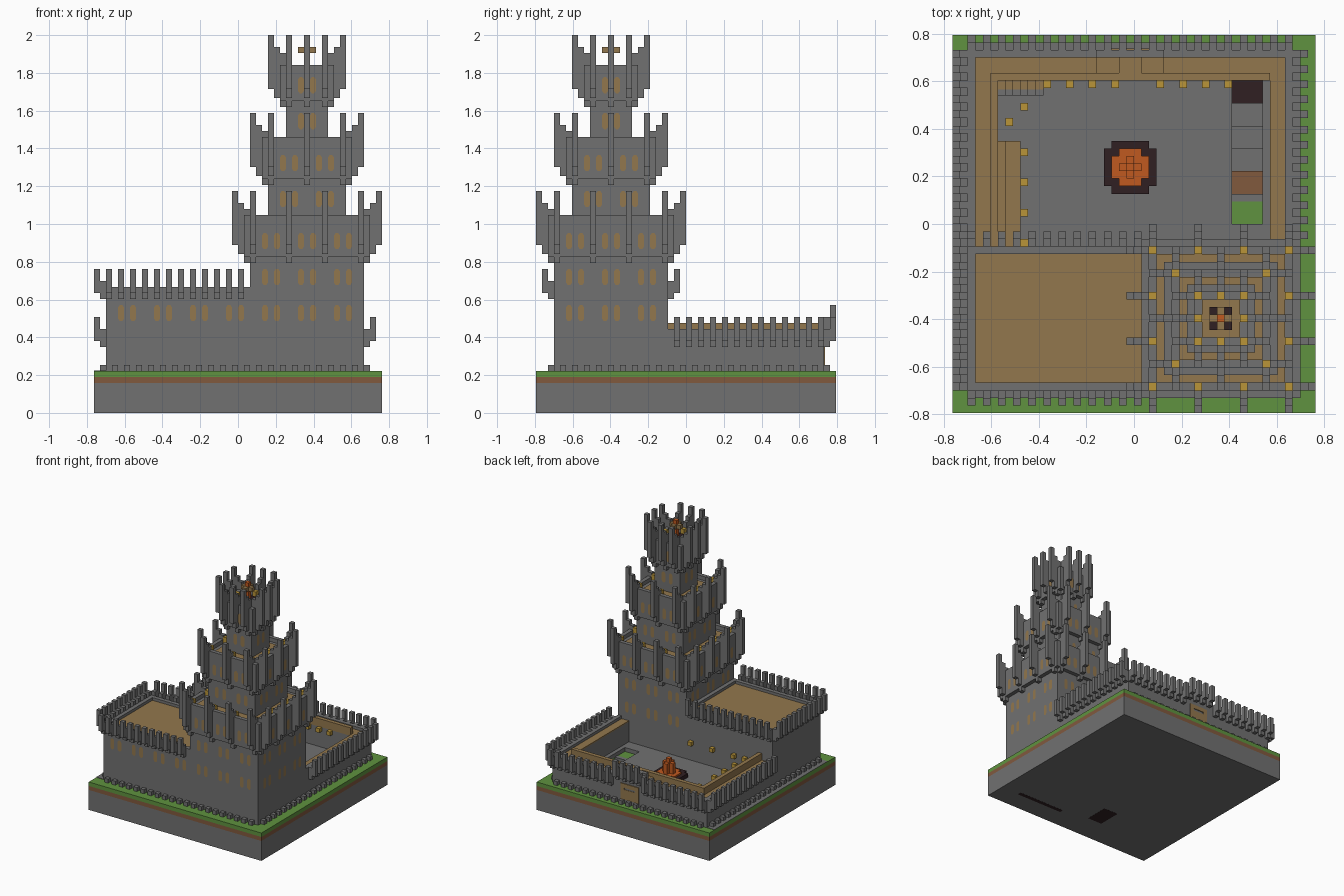
import bpy, bmesh
from mathutils import Vector

cube = bpy.data.objects.get("Cube")
if cube:
    bpy.data.objects.remove(cube, do_unlink=True)

V = 2 / 63                      # block size
OX, OY = 24 * V, 25 * V         # grid corner offset


def material(name, r, g, b):
    m = bpy.data.materials.new(name)
    m.use_nodes = True
    m.diffuse_color = (r, g, b, 1)
    m.node_tree.nodes["Principled BSDF"].inputs["Base Color"].default_value = (r, g, b, 1)
    return m


STONE = material("grey stone", .165, .165, .165)
WOOD = material("brown wood", .29, .185, .075)
GRASS = material("green grass", .115, .29, .05)
DIRT = material("red brown dirt", .22, .1, .048)
DARK = material("dark rock", .03, .014, .016)
FIRE = material("orange fire", .53, .1, .014)
GOLD = material("gold lantern", .49, .3, .04)


def finish(name, bm, mat):
    me = bpy.data.meshes.new(name)
    bm.to_mesh(me)
    bm.free()
    me.materials.append(mat)
    ob = bpy.data.objects.new(name, me)
    bpy.context.scene.collection.objects.link(ob)


def build(name, mat, boxes):
    """One object from boxes given as (x0, x1, y0, y1, z0, z1) in blocks."""
    bm = bmesh.new()
    for x0, x1, y0, y1, z0, z1 in boxes:
        vs = bmesh.ops.create_cube(bm, size=1)["verts"]
        for v in vs:
            v.co = Vector(((x1 if v.co.x > 0 else x0) * V - OX,
                           (y1 if v.co.y > 0 else y0) * V - OY,
                           (z1 if v.co.z > 0 else z0) * V))
    finish(name, bm, mat)


def frame(outer, inner, z0, z1):
    """Four boxes filling the area between two rectangles."""
    a, b, c, d = outer
    e, f, g, h = inner
    parts = [(a, e, c, d), (f, b, c, d), (e, f, c, g), (e, f, h, d)]
    return [p + (z0, z1) for p in parts if p[0] < p[1] and p[2] < p[3]]


def grow(r, n):
    return (r[0] - n, r[1] + n, r[2] - n, r[3] + n)


def out(rect, side, t, r0, r1, z0, z1):
    """Block wide box standing out from one side of a rectangle."""
    a, b, c, d = rect
    return {"front": (t, t + 1, c - r1, c - r0, z0, z1),
            "back": (t, t + 1, d + r0, d + r1, z0, z1),
            "left": (b + r0, b + r1, t, t + 1, z0, z1),
            "right": (a - r1, a - r0, t, t + 1, z0, z1)}[side]


SIDES = ("front", "back", "left", "right")
panes = []


def window(rect, side, t, z):
    panes.append((rect, side, t, z))


def merlon(rect, side, t, z):
    return [out(rect, side, t, 0, 1, z, z + 3), out(rect, side, t, 1, 2, z + 1, z + 5)]


# Ground slab with a stairwell cut through its layers
GROUND = (0, 48, 0, 50)
build("bedrock", STONE, [GROUND + (0, 2)])
for k in range(2, 7):
    mat = GRASS if k == 6 else DIRT if k == 5 else STONE
    cut = (37, 41, 29 + 3 * (6 - k) - (k == 6), 44)
    build("ground_layer", mat, frame(GROUND, cut, k, k + 1))
build("stair_landing", STONE, [(37, 41, 28, 29, 6, 7.1)])
build("stairwell_floor", DARK, [(37, 41, 41, 44, 2, 2.1)])
build("cellar_openings", DARK, [(30, 43, 5, 6, -.02, .05), (19, 23, 7, 13, -.02, .05)])
build("side_path", STONE, [(0, 2, 3, 48, 7, 7.1)])

# Foundation studs around the whole castle
CASTLE = (2, 45, 3, 48)
build("foundation_studs", STONE,
      [out(CASTLE, s, t, 0, 1, 7, 8) for s in ("front", "back") for t in range(3, 45, 2)] +
      [out(CASTLE, s, t, 0, 1, 7, 8) for s in ("left", "right") for t in range(4, 48, 2)])

# Courtyard floor, walls and wall walk
YARD = (6, 42, 22, 44)
build("courtyard_floor", STONE, frame(YARD, (37, 41, 25, 44), 7, 8))
RING = (2, 45, 22, 48)
build("courtyard_walls", STONE, frame(RING, YARD, 7, 13))
build("courtyard_parapet", STONE, frame(RING, (3, 44, 22, 47), 13, 14))
build("wall_walk", WOOD, frame((3, 44, 22, 47), YARD, 13, 13.3))
build("wall_walk_rail", WOOD, frame((5, 42, 22, 45), YARD, 13, 15))
build("courtyard_merlons", STONE,
      [b for s in ("left", "right") for t in range(23, 48, 2) for b in merlon(RING, s, t, 11)] +
      [b for t in range(2, 45, 2) for b in merlon(RING, "back", t, 13 if 19 <= t < 28 else 11)])

# Gatehouse in the back wall
build("gatehouse", STONE, [(19, 28, 47, 48, 13, 16)])
build("gate_platform", WOOD, [(19, 28, 44, 47, 13, 14), (22, 25, 44, 47, 14, 15)])
build("gate_frame", WOOD, [(21, 22, 48, 48.2, 7, 12), (25, 26, 48, 48.2, 7, 12),
                           (22, 25, 48, 48.2, 11, 12)])
build("gate_door", WOOD, [(22, 25, 48, 48.1, 8, 10.5)])

# Courtyard stairs and side platform
build("courtyard_stairs", STONE, [(6 + n, 7 + n, 42, 44, 8, 13 - n * .8) for n in range(6)])
build("stair_treads", WOOD, [(6 + n, 7 + n, 42.8, 44, 13 - n * .8, 13.1 - n * .8) for n in range(6)])
build("side_platform", WOOD, [(6, 9, 22, 36, 8, 11), (6, 7, 22, 36, 11, 12)])

# Fire pit
build("fire_pit_rim", DARK, [(21, 26, 29, 36, 8, 9), (20, 27, 30, 35, 8, 9)])
build("fire_pit_flames", FIRE, [(21, 26, 31, 34, 9, 9.4), (22, 25, 30, 35, 9, 9.4),
                                (22, 25, 32, 33, 9, 12), (23, 24, 31, 34, 9, 12),
                                (23, 24, 32, 33, 12, 13)])

# Great hall
HALL = (2, 26, 3, 22)
build("hall", STONE, [HALL + (7, 20)])
build("hall_parapet", STONE, frame(HALL, (3, 25, 4, 21), 20, 21))
build("hall_roof", WOOD, [(3, 25, 4, 21, 20, 20.3)])
build("hall_merlons", STONE,
      [b for s in ("front", "back") for t in range(2, 26, 2) for b in merlon(HALL, s, t, 19)] +
      [b for t in range(3, 22, 2) for b in merlon(HALL, "right", t, 19)])
for t in range(4, 26, 6):
    window(HALL, "front", t, 15)
    window(HALL, "front", t + 2, 15)

# Keep: three stacked tiers, each with flared ribs and a parapet
lanterns = []


def tier(name, rect, base, start, roof, top, ribs, wins, rows):
    dy = rect[2] - rect[0]
    build(name + "_body", STONE, [rect + (base, roof - 1)])
    build(name + "_parapet", STONE, frame(grow(rect, 1), rect, start + 1, roof))
    build(name + "_roof", WOOD, [grow(rect, -1) + (roof - 1, roof - .8)])
    boxes = []
    for s in SIDES:
        shift = 0 if s in ("front", "back") else dy
        for r in ribs:
            t = r + shift
            boxes += [out(rect, s, t, 0, 1, start, top - 3),
                      out(rect, s, t, 1, 2, start + 1.5, top - 2),
                      out(rect, s, t, 2, 3, start + 3, top)]
            lanterns.append(out(rect, s, t, -1, 0, roof - 1, roof + .6))
        for w in wins:
            for z in rows:
                face = grow(rect, 1) if z > start else rect
                window(face, s, w + shift, z)
    build(name + "_ribs", STONE, boxes)


tier("lower_tier", (26, 45, 3, 22), 7, 25, 33, 37, (26, 32, 38, 44),
     (28, 30, 34, 36, 40, 42), (15, 21, 27))
tier("middle_tier", (29, 42, 6, 19), 32, 38, 46, 50, (29, 35, 41),
     (31, 33, 37, 39), (34, 40))
tier("upper_tier", (32, 39, 9, 16), 45, 51, 58, 63, (32, 35, 38),
     (34, 36), (47, 53))

# Beacon on top of the keep
build("beacon_base", DARK, [(34, 37, 11, 14, 57, 58)])
build("beacon_bars", WOOD, [(34, 37, 12, 13, 60, 61), (35, 36, 11, 14, 60, 61)])
build("beacon_fire", FIRE, [(35, 36, 12, 13, 58, 62)])

# Lanterns
for t in (12, 15, 18, 21, 27, 30, 33, 36):
    lanterns.append((t, t + 1, 43, 44, 12, 13))
for x, y in ((9, 40), (7, 38), (9, 34), (9, 30), (9, 26), (9, 22), (12, 22), (18, 22), (24, 22)):
    lanterns.append((x, x + 1, y, y + 1, 12, 13))
build("lanterns", GOLD, lanterns)

# Window panes with clipped corners
bm = bmesh.new()
outline = [(.3, .3), (.7, .3), (1, .7), (1, 2.6), (.7, 3), (.3, 3), (0, 2.6), (0, .7)]
for (a, b, c, d), side, t, z in panes:
    e = .08
    pts = []
    for u, w in outline:
        x, y = {"front": (t + u, c - e), "back": (t + u, d + e),
                "left": (b + e, t + u), "right": (a - e, t + u)}[side]
        pts.append(bm.verts.new((x * V - OX, y * V - OY, (z + w) * V)))
    if side in ("back", "right"):
        pts.reverse()
    bm.faces.new(pts)
finish("window_panes", bm, WOOD)
